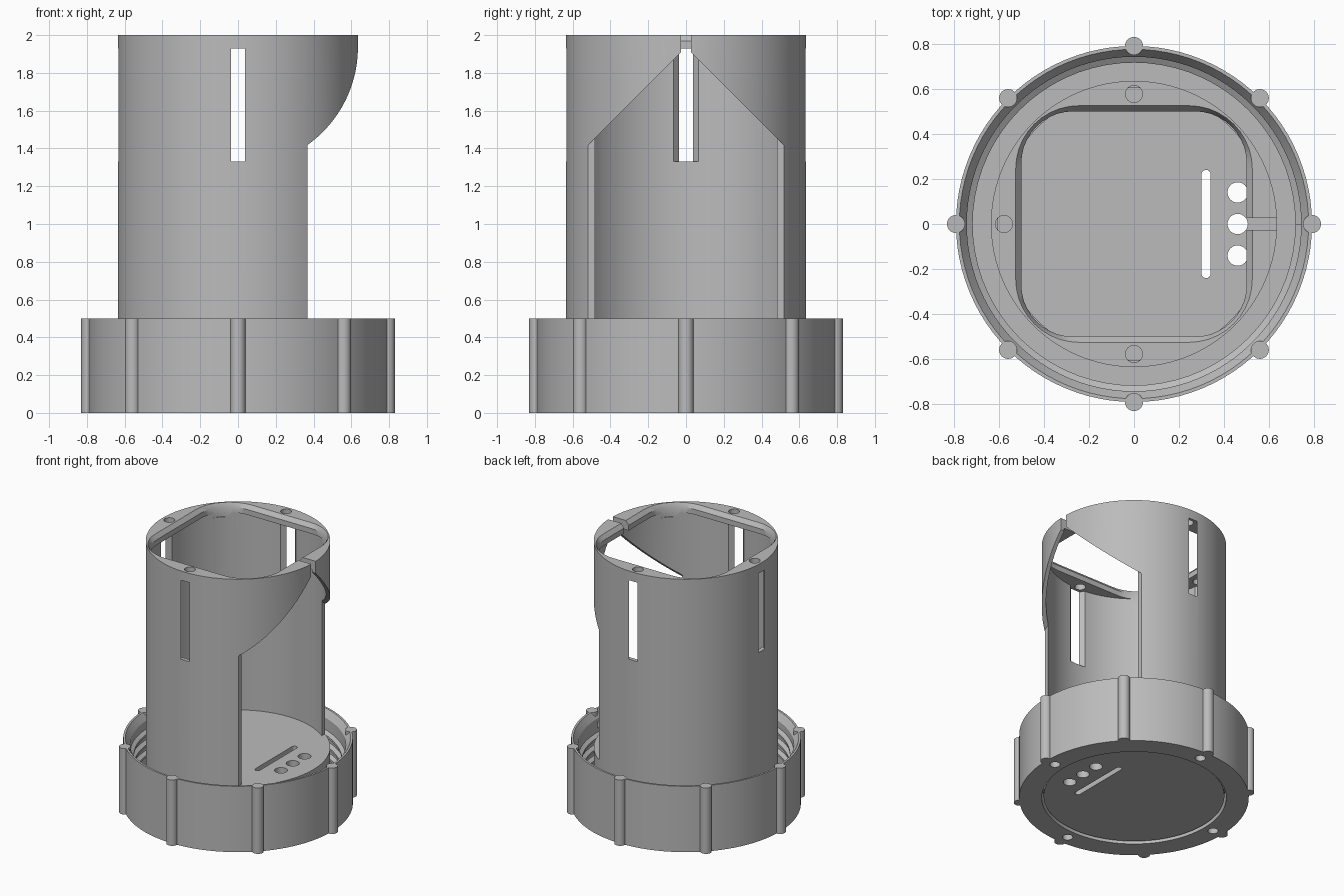
import bpy, bmesh
from math import pi, cos, sin
from mathutils import Vector

if "Cube" in bpy.data.objects:
    bpy.data.objects.remove(bpy.data.objects["Cube"], do_unlink=True)

grey = bpy.data.materials.new("plain_grey")
grey.use_nodes = True
COLOUR = (0.5, 0.5, 0.5, 1)
grey.diffuse_color = COLOUR
grey.node_tree.nodes["Principled BSDF"].inputs["Base Color"].default_value = COLOUR


def circle(r, z, x=0, y=0, n=96):
    return [(x + r * cos(2 * pi * i / n), y + r * sin(2 * pi * i / n), z) for i in range(n)]


def rounded(hx, hy, r, z, x=0, y=0, steps=10):
    """Rounded rectangle outline with half sizes hx, hy."""
    pts = []
    for k, (sx, sy) in enumerate([(1, 1), (-1, 1), (-1, -1), (1, -1)]):
        for i in range(steps + 1):
            a = pi / 2 * (k + i / steps)
            pts.append((x + sx * (hx - r) + r * cos(a), y + sy * (hy - r) + r * sin(a), z))
    return pts


def loft(name, rings, closed=False):
    """Skin a row of matching outlines; closed joins last to first, else caps them."""
    bm = bmesh.new()
    rows = [[bm.verts.new(p) for p in ring] for ring in rings]
    pairs = list(zip(rows, rows[1:])) + ([(rows[-1], rows[0])] if closed else [])
    for a, b in pairs:
        for i in range(len(a)):
            j = (i + 1) % len(a)
            bm.faces.new((a[i], a[j], b[j], b[i]))
    if not closed:
        bm.faces.new(rows[0])
        bm.faces.new(rows[-1])
    bmesh.ops.recalc_face_normals(bm, faces=bm.faces)
    mesh = bpy.data.meshes.new(name)
    bm.to_mesh(mesh)
    bm.free()
    mesh.materials.append(grey)
    ob = bpy.data.objects.new(name, mesh)
    bpy.context.collection.objects.link(ob)
    return ob


def cylinder(name, r, z0, z1, x=0, y=0, n=96):
    return loft(name, [circle(r, z0, x, y, n), circle(r, z1, x, y, n)])


def select(ob):
    bpy.ops.object.select_all(action='DESELECT')
    bpy.context.view_layer.objects.active = ob
    ob.select_set(True)


def cut(ob, cutter):
    mod = ob.modifiers.new("cut", 'BOOLEAN')
    mod.operation = 'DIFFERENCE'
    mod.solver = 'EXACT'
    mod.object = cutter
    select(ob)
    bpy.ops.object.modifier_apply(modifier=mod.name)
    bpy.data.objects.remove(cutter, do_unlink=True)


def smooth(ob):
    select(ob)
    bpy.ops.object.shade_smooth_by_angle(angle=pi / 6)


R, WALL, FLOOR, RIM = 0.635, 0.03, 0.43, 1.93
quarters = [(1, 0), (0, 1), (-1, 0), (0, -1)]

# Tube with solid base plug and top flange
tube = loft("tube_body", [circle(0.622, 0.015), circle(0.622, 0.1), circle(R, 0.1), circle(R, 2)])
cut(tube, cylinder("cavity", R - WALL, FLOOR, RIM))
cut(tube, loft("flange_opening", [
    rounded(0.5, 0.5, 0.23, 1.9), rounded(0.5, 0.5, 0.23, 1.97),
    rounded(0.525, 0.525, 0.28, 2), rounded(0.525, 0.525, 0.28, 2.05)]))

# Side opening with a gabled top, and the notch above its peak
gable = [(-0.8, FLOOR), (0.8, FLOOR), (0.8, 1.136), (0, 1.936), (-0.8, 1.136)]
cut(tube, loft("side_opening", [[(x, y, z) for y, z in gable] for x in (0.367, 1)]))
cut(tube, loft("notch", [rounded(0.12, 0.027, 0.001, z, x=0.57, steps=1) for z in (1.9, 2.05)]))

# Flared wall slots and flange screw holes
for dx, dy in quarters[1:]:
    out, side = Vector((dx, dy, 0)), Vector((-dy, dx, 0))
    rings = []
    for r, w in ((0.56, 0.065), (0.602, 0.065), (R, 0.035), (0.7, 0.035)):
        rings.append([out * r + side * w * s + Vector((0, 0, z))
                      for s, z in ((-1, 1.33), (1, 1.33), (1, RIM), (-1, RIM))])
    cut(tube, loft("slot", rings))
    cut(tube, cylinder("screw_hole", 0.038, 1.9, 2.05, dx * 0.577, dy * 0.577, 24))

# Drain holes and slit through the plug
for y in (-0.14, 0, 0.14):
    cut(tube, cylinder("drain", 0.045, -0.1, 0.6, 0.46, y, 32))
cut(tube, loft("slit", [rounded(0.02, 0.24, 0.0195, z, x=0.32, steps=6) for z in (-0.1, 0.6)]))
smooth(tube)

# Collar ring with blind holes underneath
profile = [(R, 0), (0.79, 0), (0.79, 0.5), (0.775, 0.5), (0.742, 0.45), (0.742, 0.1), (R, 0.1)]
collar = loft("collar", [circle(r, z) for r, z in profile], closed=True)
for dx, dy in quarters:
    cut(collar, cylinder("blind_hole", 0.036, -0.1, 0.08, dx * 0.71, dy * 0.71, 24))
smooth(collar)

# Grip ribs around the collar
for i in range(8):
    a = i * pi / 4
    smooth(cylinder("grip_rib", 0.04, 0, 0.5, 0.79 * cos(a), 0.79 * sin(a), 24))

# Internal screw thread
turns, steps = 3, 72
rings = []
for i in range(turns * steps + 1):
    a, z = 2 * pi * i / steps, 0.16 + 0.08 * i / steps
    rings.append([(r * cos(a), r * sin(a), z + dz)
                  for r, dz in ((0.75, -0.03), (0.716, -0.008), (0.716, 0.008), (0.75, 0.03))])
smooth(loft("collar_thread", rings))
